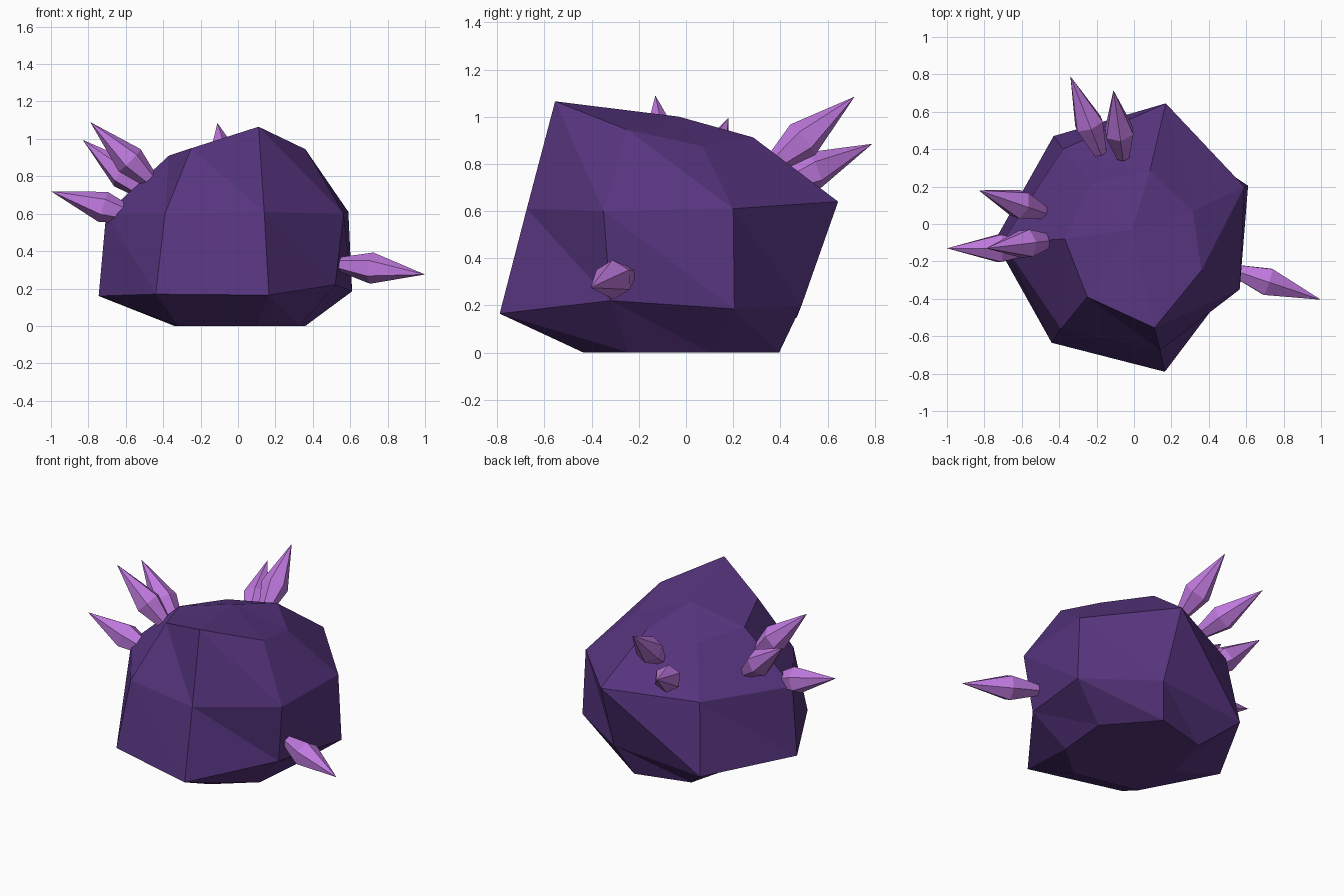
import bpy, bmesh
from math import cos, sin, tau
from mathutils import Vector

if "Cube" in bpy.data.objects:
    bpy.data.objects.remove(bpy.data.objects["Cube"])


def material(name, color):
    m = bpy.data.materials.new(name)
    m.diffuse_color = (*color, 1)
    m.use_nodes = True
    m.node_tree.nodes["Principled BSDF"].inputs["Base Color"].default_value = m.diffuse_color
    return m


rock_purple = material("rock_purple", (0.094, 0.035, 0.21))
crystal_violet = material("crystal_violet", (0.52, 0.19, 0.73))


def loft(name, rings, tip, mat):
    """Skin equal-sized rings with triangles, cap the start, end on a tip."""
    bm = bmesh.new()
    loops = [[bm.verts.new(p) for p in ring] for ring in rings]
    n = len(loops[0])
    bm.faces.new(loops[0])
    for a, b in zip(loops, loops[1:]):
        for i in range(n):
            j = (i + 1) % n
            bm.faces.new((a[i], a[j], b[i]))
            bm.faces.new((a[j], b[j], b[i]))
    t = bm.verts.new(tip)
    for i in range(n):
        bm.faces.new((loops[-1][i], loops[-1][(i + 1) % n], t))
    bmesh.ops.recalc_face_normals(bm, faces=bm.faces)
    mesh = bpy.data.meshes.new(name)
    bm.to_mesh(mesh)
    bm.free()
    mesh.materials.append(mat)
    obj = bpy.data.objects.new(name, mesh)
    bpy.context.collection.objects.link(obj)
    return obj


# Boulder: four irregular seven-sided rings and a crown point
RINGS = [
    [(-.32, -.34, 0), (.10, -.435, 0), (.33, -.24, 0), (.36, .10, 0),
     (.10, .395, 0), (-.25, .30, 0), (-.34, -.04, 0)],
    [(-.44, -.635, .17), (.165, -.79, .165), (.52, -.32, .22), (.61, .205, .185),
     (.18, .49, .2), (-.43, .47, .15), (-.745, -.09, .16)],
    [(-.39, -.56, .6), (.14, -.675, .61), (.565, -.35, .6), (.59, .2, .61),
     (.17, .645, .64), (-.38, .40, .6), (-.705, -.10, .6)],
    [(-.25, -.39, .95), (.11, -.555, 1.065), (.36, -.25, .945), (.315, .07, .875),
     (.085, .285, .912), (-.23, .215, .88), (-.37, -.08, .91)],
]
loft("boulder", RINGS, (-.01, -.03, 1.0), rock_purple)


# Crystals: six-sided spikes, narrow at the root and widest past a third
def crystal(name, root, tip, radius=.084, sides=6):
    root, tip = Vector(root), Vector(tip)
    axis = tip - root
    u = axis.cross(Vector((0, 0, 1))).normalized()
    v = u.cross(axis).normalized()
    rings = []
    for t, r in ((0, radius * .45), (.38, radius)):
        rings.append([root + axis * t + r * (v * cos(tau * i / sides) + u * sin(tau * i / sides))
                      for i in range(sides)])
    loft(name, rings, tip, crystal_violet)


crystal("crystal_right", (.54, -.25, .33), (1.0, -.405, .275))
crystal("crystal_back_low", (-.18, .38, .70), (-.34, .79, .885))
crystal("crystal_back_high", (-.06, .36, .79), (-.11, .715, 1.085))
crystal("crystal_left_rear", (-.48, .06, .70), (-.83, .18, .995))
crystal("crystal_left_low", (-.55, -.13, .585), (-1.0, -.13, .72))
crystal("crystal_left_high", (-.45, -.09, .76), (-.79, -.13, 1.09))
